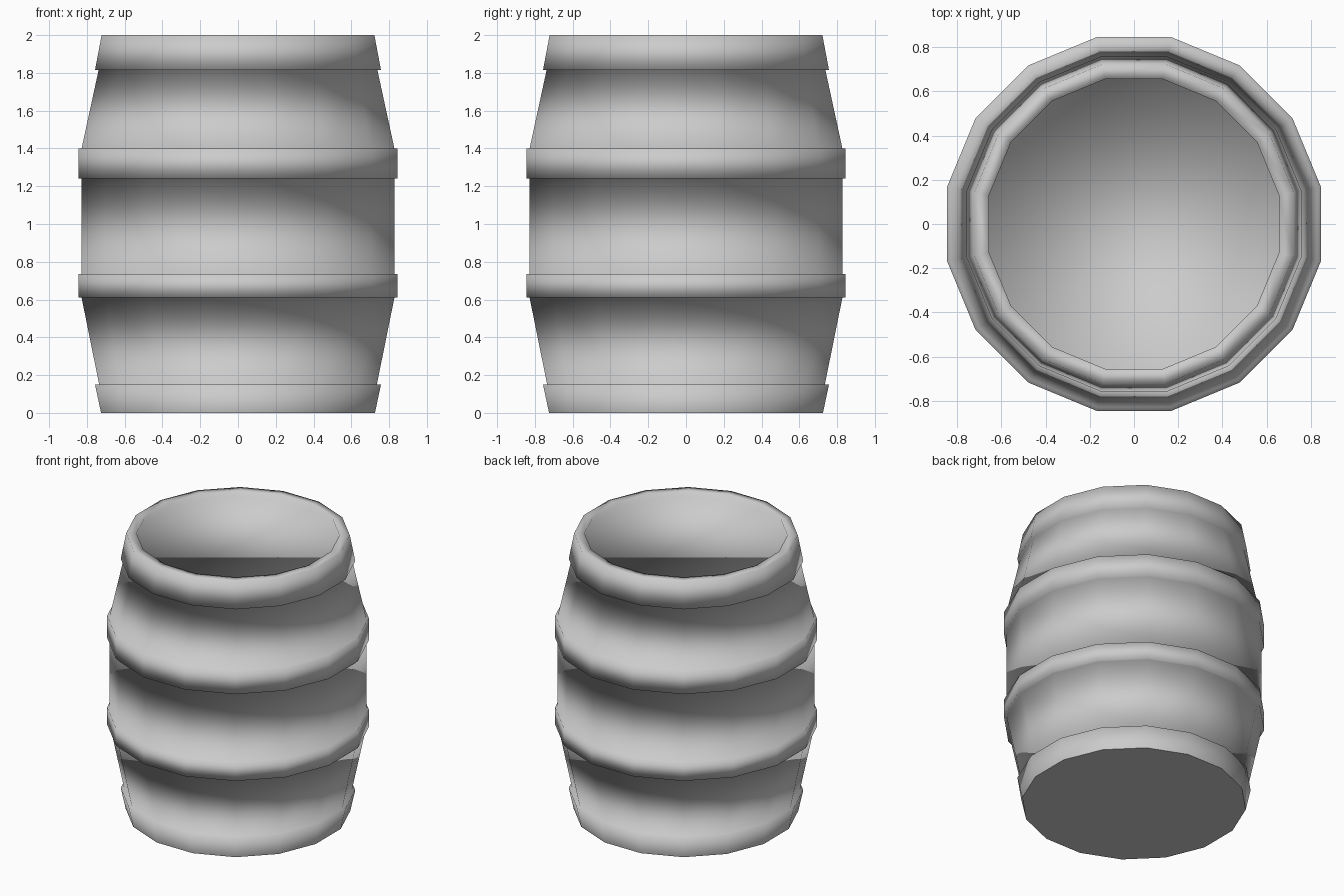
import bpy, bmesh, math

if "Cube" in bpy.data.objects:
    bpy.data.objects.remove(bpy.data.objects["Cube"])

SIDES = 16
HALF = math.pi / SIDES
K = 1 / math.cos(HALF)      # flat-to-flat half width -> corner radius


def ring(bm, half_width, z):
    r = half_width * K
    return [bm.verts.new((r * math.cos(HALF + 2 * HALF * i),
                          r * math.sin(HALF + 2 * HALF * i), z))
            for i in range(SIDES)]


def finish(bm, name, smooth):
    mesh = bpy.data.meshes.new(name)
    for f in bm.faces:
        f.smooth = smooth
    bm.to_mesh(mesh)
    bm.free()
    obj = bpy.data.objects.new(name, mesh)
    bpy.context.collection.objects.link(obj)
    return obj


# Barrel wall: staves, four stepped hoops, rim and slightly sunken lid
profile = [
    (0.725, 0.0), (0.757, 0.15), (0.735, 0.15),      # bottom hoop
    (0.828, 0.61), (0.845, 0.61), (0.845, 0.735),    # lower middle hoop
    (0.828, 0.735), (0.828, 1.24),                   # straight belly
    (0.845, 1.24), (0.845, 1.40), (0.828, 1.40),     # upper middle hoop
    (0.738, 1.815), (0.757, 1.815), (0.722, 2.0),    # top hoop
    (0.655, 2.0), (0.655, 1.96),                     # rim and inner lip
]
bm = bmesh.new()
rings = [ring(bm, w, z) for w, z in profile]
for a, b in zip(rings, rings[1:]):
    for i in range(SIDES):
        j = (i + 1) % SIDES
        bm.faces.new((a[i], a[j], b[j], b[i]))
bm.faces.new(rings[-1])
finish(bm, "barrel_wall", True)

# Flat base
bm = bmesh.new()
bm.faces.new(list(reversed(ring(bm, 0.725, 0.0))))
finish(bm, "barrel_base", False)
